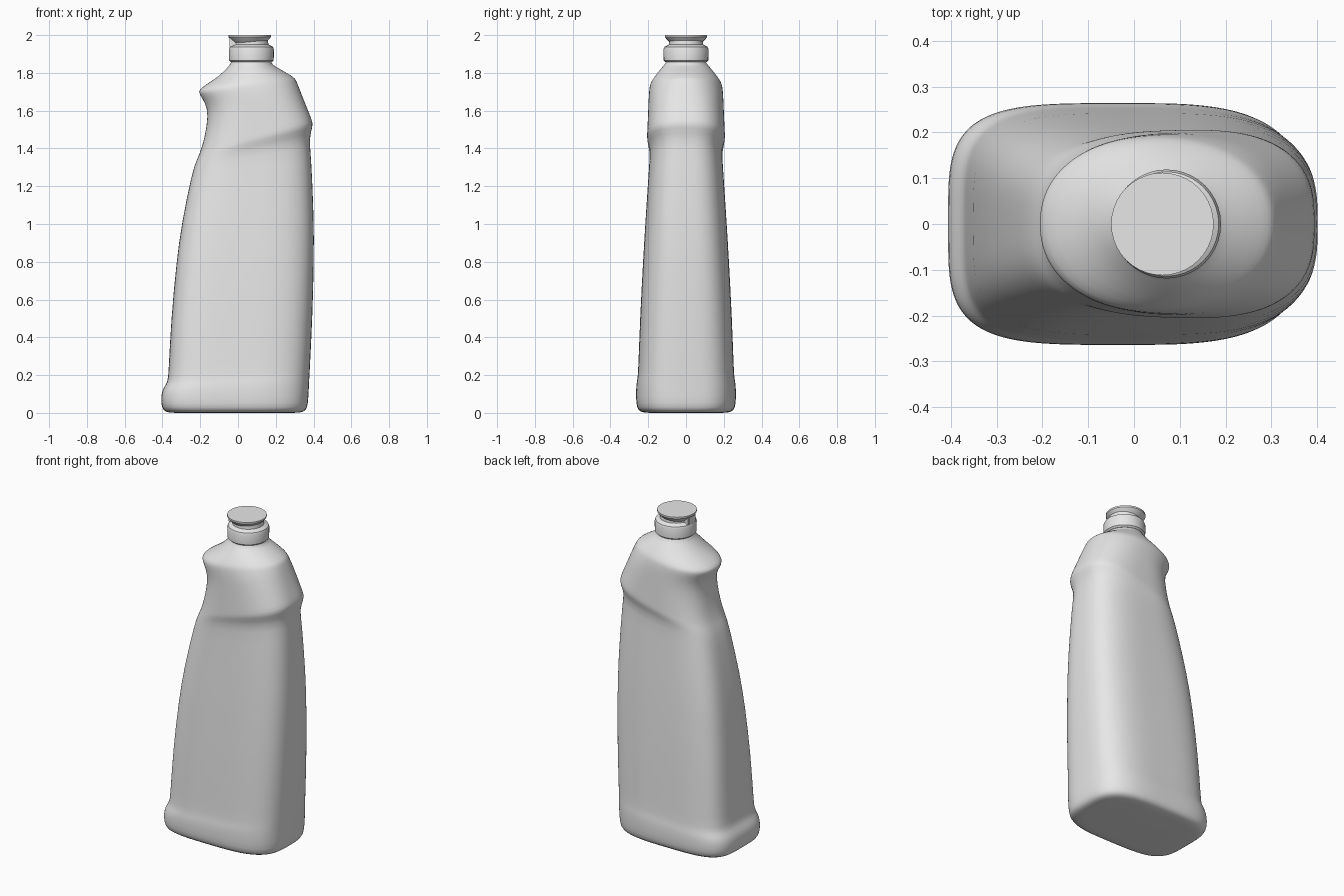
import bpy, bmesh, math

if "Cube" in bpy.data.objects:
    bpy.data.objects.remove(bpy.data.objects["Cube"])

grey = bpy.data.materials.new("plain_grey")
grey.diffuse_color = (0.8, 0.8, 0.8, 1)
grey.use_nodes = True
grey.node_tree.nodes["Principled BSDF"].inputs["Base Color"].default_value = grey.diffuse_color


def finish(bm, name, angle, subdiv=0):
    bmesh.ops.recalc_face_normals(bm, faces=bm.faces[:])
    me = bpy.data.meshes.new(name)
    bm.to_mesh(me)
    bm.free()
    ob = bpy.data.objects.new(name, me)
    bpy.context.collection.objects.link(ob)
    me.materials.append(grey)
    if subdiv:
        mod = ob.modifiers.new("smooth", 'SUBSURF')
        mod.levels = mod.render_levels = subdiv
    bpy.ops.object.select_all(action='DESELECT')
    ob.select_set(True)
    bpy.context.view_layer.objects.active = ob
    bpy.ops.object.shade_smooth_by_angle(angle=math.radians(angle))
    return ob


def loft(bm, loops):
    rings = [[bm.verts.new(p) for p in loop] for loop in loops]
    n = len(rings[0])
    for a, b in zip(rings, rings[1:]):
        for i in range(n):
            bm.faces.new((a[i], a[(i + 1) % n], b[(i + 1) % n], b[i]))
    bm.faces.new(rings[0][::-1])
    bm.faces.new(rings[-1])


def power(v, e):
    return math.copysign(abs(v) ** e, v)


def section(xl, zl, xr, zr, y, seg=72):
    """Tilted rounded section, squarer near the base and oval at the top."""
    h = min((zl + zr) / 3.6, 1)
    nl, nr = 4 - 2 * h ** 2.5, 3.2 - 1.2 * h ** 4
    yl = .198 if 1.3 < zl < 1.6 else y      # side step fades out to the left
    pts = []
    for i in range(seg):
        t = 2 * math.pi * (i + 0.5) / seg
        c, s = math.cos(t), math.sin(t)
        e = 2 / (nl if c < 0 else nr)
        u, v = power(c, e), power(s, e)
        k = (u + 1) / 2
        pts.append((xl + (xr - xl) * k, (yl + (y - yl) * k) * v, zl + (zr - zl) * k))
    return pts


# Rounded base: the foot outline inset step by step
foot = [section(-.407 + d, z, .371 - d, z, .264 - d)
        for d, z in ((.10, 0), (.04, 0), (.011, .012), (0, .045))]

# Body: left x, left z, right x, right z, half depth
body = [
    (-.407, .10, .375, .13, .265),
    (-.393, .135, .377, .175, .262),
    (-.372, .165, .379, .205, .256),
    (-.368, .21, .381, .25, .253),
    (-.354, .50, .395, .52, .243),
    (-.326, .80, .402, .82, .227),
    (-.299, 1.0, .402, 1.03, .215),
    (-.243, 1.275, .387, 1.37, .194),
    (-.220, 1.335, .376, 1.45, .182),
    (-.207, 1.365, .395, 1.515, .213),
    (-.199, 1.385, .396, 1.54, .213),
    (-.178, 1.45, .375, 1.59, .208),
    (-.155, 1.58, .341, 1.675, .200),
    (-.175, 1.645, .324, 1.72, .197),
    (-.207, 1.69, .310, 1.755, .193),
    (-.207, 1.71, .302, 1.77, .189),
    (-.175, 1.735, .284, 1.784, .180),
    (-.095, 1.785, .232, 1.815, .151),
    (-.050, 1.835, .190, 1.838, .121),
    (-.038, 1.848, .178, 1.848, .108),
    (-.035, 1.88, .175, 1.88, .105),
]
bm = bmesh.new()
loft(bm, foot + [section(*row) for row in body])
finish(bm, "bottle_body", 60, 1)


def turned(name, x, profile, seg=40):
    bm = bmesh.new()
    loft(bm, [[(x + r * math.cos(2 * math.pi * i / seg),
                r * math.sin(2 * math.pi * i / seg), z) for i in range(seg)]
              for r, z in profile])
    return finish(bm, name, 35)


# Cap collar with the narrow spout above it
turned("cap_collar", .071, [(.108, 1.857), (.118, 1.866), (.119, 1.925),
                            (.114, 1.938), (.090, 1.95), (.088, 1.972)])
# Flip lid
turned("cap_lid", .062, [(.084, 1.960), (.106, 1.982), (.112, 1.990), (.112, 2.0)])

# Hinge joining lid and collar on the left
bm = bmesh.new()
bmesh.ops.create_cube(bm, size=1)
for v in bm.verts:
    v.co = (-.022 + v.co.x * .045, v.co.y * .07, 1.962 + v.co.z * .056)
bmesh.ops.bevel(bm, geom=bm.edges[:], offset=.006, segments=2, affect='EDGES')
finish(bm, "cap_hinge", 35)
